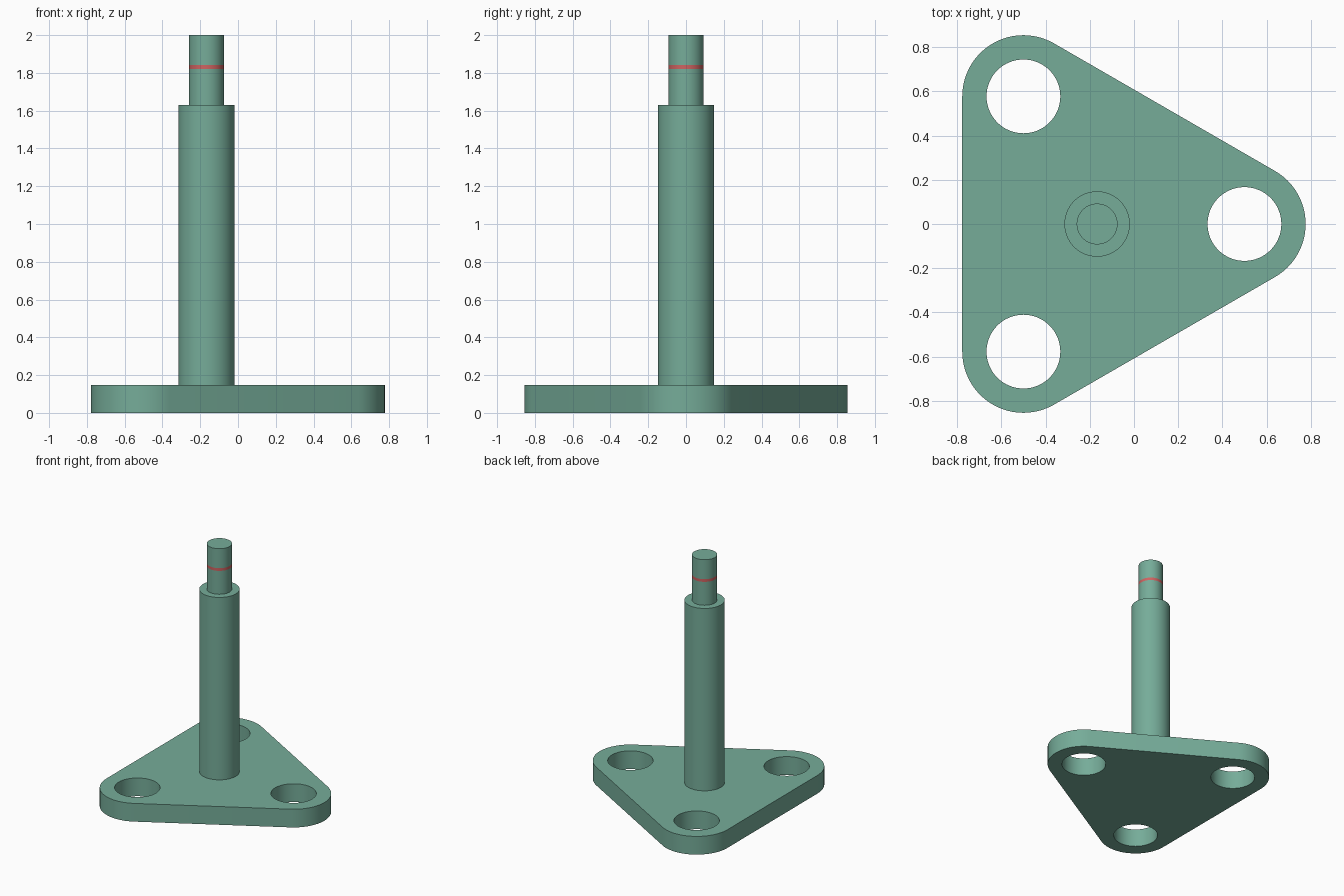
import bpy, bmesh, math

if "Cube" in bpy.data.objects:
    bpy.data.objects.remove(bpy.data.objects["Cube"])

CENTER_X = -0.167      # axis of the post and centroid of the triangle
HOLE_DIST = 0.667
CORNER_R, HOLE_R = 0.277, 0.167
PLATE_H, POST_TOP, TOP = 0.148, 1.63, 2.0


def material(name, rgb):
    m = bpy.data.materials.new(name)
    m.diffuse_color = (*rgb, 1)
    m.use_nodes = True
    m.node_tree.nodes["Principled BSDF"].inputs["Base Color"].default_value = m.diffuse_color
    return m


green = material("sage green", (0.18, 0.413, 0.318))
red = material("soft red", (0.62, 0.125, 0.12))


def finish(bm, name, mats):
    bmesh.ops.recalc_face_normals(bm, faces=bm.faces)
    mesh = bpy.data.meshes.new(name)
    bm.to_mesh(mesh)
    bm.free()
    for m in mats:
        mesh.materials.append(m)
    ob = bpy.data.objects.new(name, mesh)
    bpy.context.collection.objects.link(ob)
    bpy.ops.object.select_all(action='DESELECT')
    ob.select_set(True)
    bpy.context.view_layer.objects.active = ob
    bpy.ops.object.shade_smooth_by_angle(angle=math.radians(30))
    return ob


def arc(cx, cy, r, start, end, n):
    return [(cx + r * math.cos(start + (end - start) * i / n),
             cy + r * math.sin(start + (end - start) * i / n)) for i in range(n + 1)]


# Rounded triangular base plate with three through holes
bm = bmesh.new()
outline, loops = [], []
for k in range(3):
    a = k * math.tau / 3
    cx, cy = CENTER_X + HOLE_DIST * math.cos(a), HOLE_DIST * math.sin(a)
    outline += arc(cx, cy, CORNER_R, a - math.pi / 3, a + math.pi / 3, 24)
    loops.append(arc(cx, cy, HOLE_R, 0, math.tau, 64)[:-1])
loops.append(outline)
edges = []
for pts in loops:
    vs = [bm.verts.new((x, y, 0)) for x, y in pts]
    edges += [bm.edges.new((v, vs[i - 1])) for i, v in enumerate(vs)]
bmesh.ops.triangle_fill(bm, edges=edges, use_beauty=True, use_dissolve=False)
ext = bmesh.ops.extrude_face_region(bm, geom=bm.faces[:], use_keep_orig=True)
for v in ext["geom"]:
    if isinstance(v, bmesh.types.BMVert):
        v.co.z = PLATE_H
finish(bm, "base_plate", [green])


def shaft(name, radius, heights, mats, band=None):
    """Upright cylinder with rings at the given heights; one ring may be coloured."""
    n = 64
    bm = bmesh.new()
    rings = [[bm.verts.new((CENTER_X + radius * math.cos(i * math.tau / n),
                            radius * math.sin(i * math.tau / n), z)) for i in range(n)]
             for z in heights]
    bm.faces.new(rings[0])
    bm.faces.new(rings[-1])
    for j in range(len(rings) - 1):
        lo, hi = rings[j], rings[j + 1]
        for i in range(n):
            f = bm.faces.new((lo[i - 1], lo[i], hi[i], hi[i - 1]))
            f.material_index = 1 if j == band else 0
    return finish(bm, name, mats)


# Thick post and thin tip with a painted red ring
shaft("post", 0.148, [PLATE_H, POST_TOP], [green])
shaft("tip_pin", 0.0925, [POST_TOP, 1.82, 1.842, TOP], [green, red], band=1)
